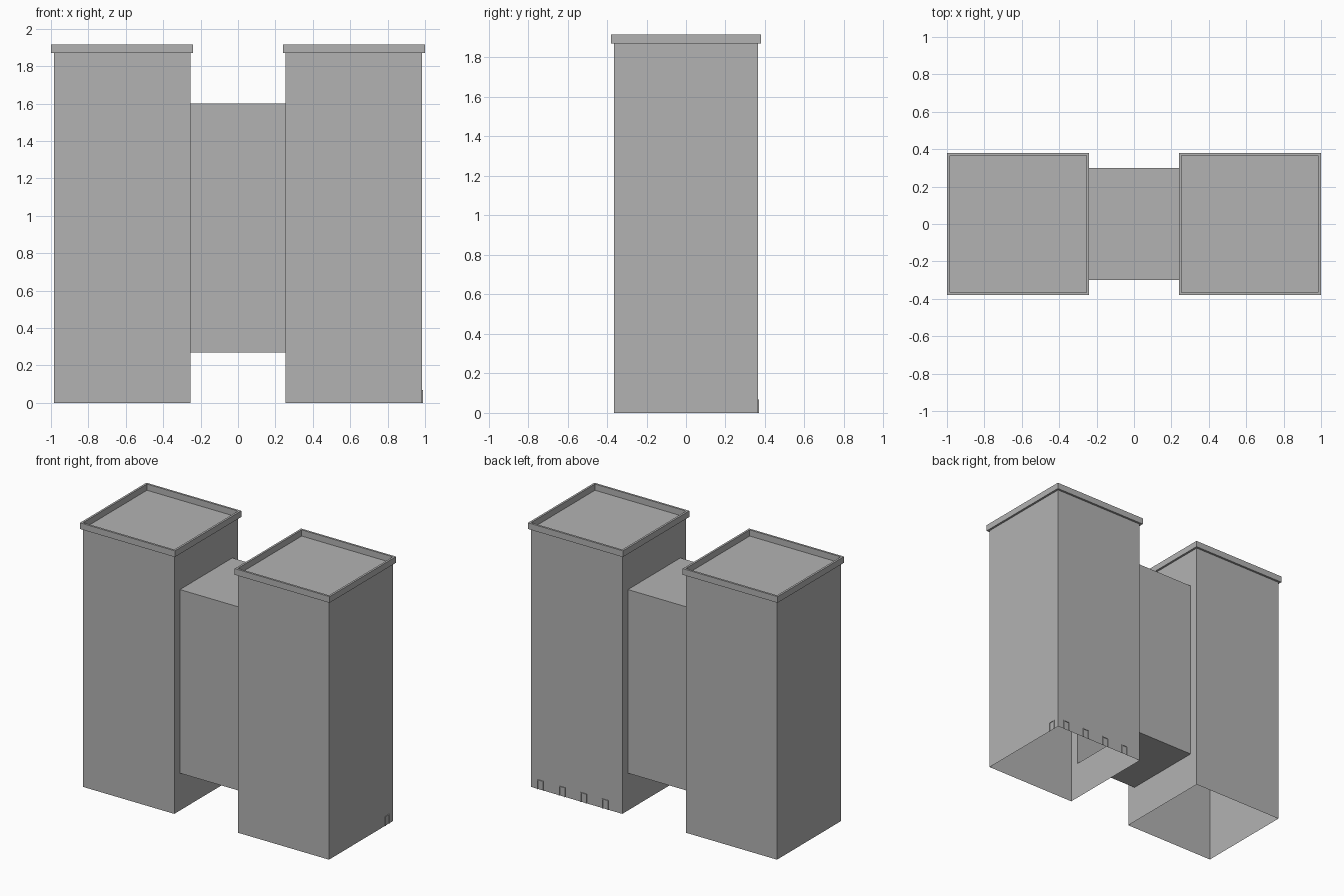
import bpy, bmesh
from mathutils import Matrix, Vector

cube = bpy.data.objects.get("Cube")
if cube:
    bpy.data.objects.remove(cube, do_unlink=True)

grey = bpy.data.materials.new("plain grey")
grey.use_nodes = True
colour = (0.45, 0.45, 0.45, 1)
grey.diffuse_color = colour
grey.node_tree.nodes["Principled BSDF"].inputs["Base Color"].default_value = colour

TOWER_X, HALF, RIM = 0.62, 0.365, 0.38
ROOF, TOP = 1.87, 1.915
LINK_X, LINK_Y, LINK_LOW, LINK_HIGH = TOWER_X - HALF, 0.3, 0.27, 1.6


def add_box(bm, low, high):
    low, high = Vector(low), Vector(high)
    size = high - low
    matrix = Matrix.Translation((low + high) / 2) @ Matrix.Diagonal((*size, 1))
    bmesh.ops.create_cube(bm, size=1, matrix=matrix)


def finish(name, bm):
    mesh = bpy.data.meshes.new(name)
    bm.to_mesh(mesh)
    bm.free()
    mesh.materials.append(grey)
    obj = bpy.data.objects.new(name, mesh)
    bpy.context.collection.objects.link(obj)
    return obj


def remove_faces(bm, rule):
    bm.normal_update()
    faces = [f for f in bm.faces if rule(f)]
    bmesh.ops.delete(bm, geom=faces, context='FACES')


def tower(name, side):
    # Shell open at the base, with an opening where the link joins
    bm = bmesh.new()
    x = side * TOWER_X
    add_box(bm, (x - HALF, -HALF, 0), (x + HALF, HALF, ROOF))
    remove_faces(bm, lambda f: f.normal.z < -0.5)
    inner = [f for f in bm.faces if f.normal.x * side < -0.5]
    for axis, cuts in ((1, (-LINK_Y, LINK_Y)), (2, (LINK_LOW, LINK_HIGH))):
        for cut in cuts:
            point, normal = Vector(), Vector()
            point[axis], normal[axis] = cut, 1
            inner = [f for f in bm.faces if f.normal.x * side < -0.5]
            edges = {e for f in inner for e in f.edges}
            verts = {v for f in inner for v in f.verts}
            bmesh.ops.bisect_plane(bm, geom=inner + list(edges) + list(verts),
                                   plane_co=point, plane_no=normal)
            bm.normal_update()

    def in_opening(f):
        c = f.calc_center_median()
        return (f.normal.x * side < -0.5 and abs(c.y) < LINK_Y
                and LINK_LOW < c.z < LINK_HIGH)
    remove_faces(bm, in_opening)
    return finish(name, bm)


def parapet(name, side):
    # Square ring that overhangs the walls and frames the roof
    bm = bmesh.new()
    rings = []
    for half, z in ((HALF, ROOF), (RIM, ROOF), (RIM, TOP), (HALF, TOP)):
        rings.append([bm.verts.new((side * TOWER_X + sx * half, sy * half, z))
                      for sx, sy in ((-1, -1), (1, -1), (1, 1), (-1, 1))])
    for i, ring in enumerate(rings):
        above = rings[(i + 1) % len(rings)]
        for j in range(4):
            k = (j + 1) % 4
            bm.faces.new((ring[j], ring[k], above[k], above[j]))
    bmesh.ops.recalc_face_normals(bm, faces=bm.faces)
    return finish(name, bm)


for label, side in (("left", 1), ("right", -1)):
    tower(label + "_tower", side)
    parapet(label + "_parapet", side)

# Link block between the towers, open into both
bm = bmesh.new()
add_box(bm, (-LINK_X, -LINK_Y, LINK_LOW), (LINK_X, LINK_Y, LINK_HIGH))
remove_faces(bm, lambda f: abs(f.normal.x) > 0.5)
finish("link_block", bm)


def door_frame(name, location, turn):
    # Two posts and a lintel, facing +y before turning
    width, height, bar, depth = 0.05, 0.068, 0.006, 0.005
    bm = bmesh.new()
    for x in (-width / 2, width / 2 - bar):
        add_box(bm, (x, 0, 0), (x + bar, depth, height - bar))
    add_box(bm, (-width / 2, 0, height - bar), (width / 2, depth, height))
    obj = finish(name, bm)
    obj.location = location
    obj.rotation_euler.z = turn


# Doors along the back of the left tower, and one on its outer side
outer = TOWER_X + HALF
for i in range(4):
    door_frame(f"back_door_frame_{i + 1}", (outer - 0.075 - i * 0.173, HALF, 0), 0)
door_frame("side_door_frame", (outer, HALF - 0.065, 0), -1.5708)
